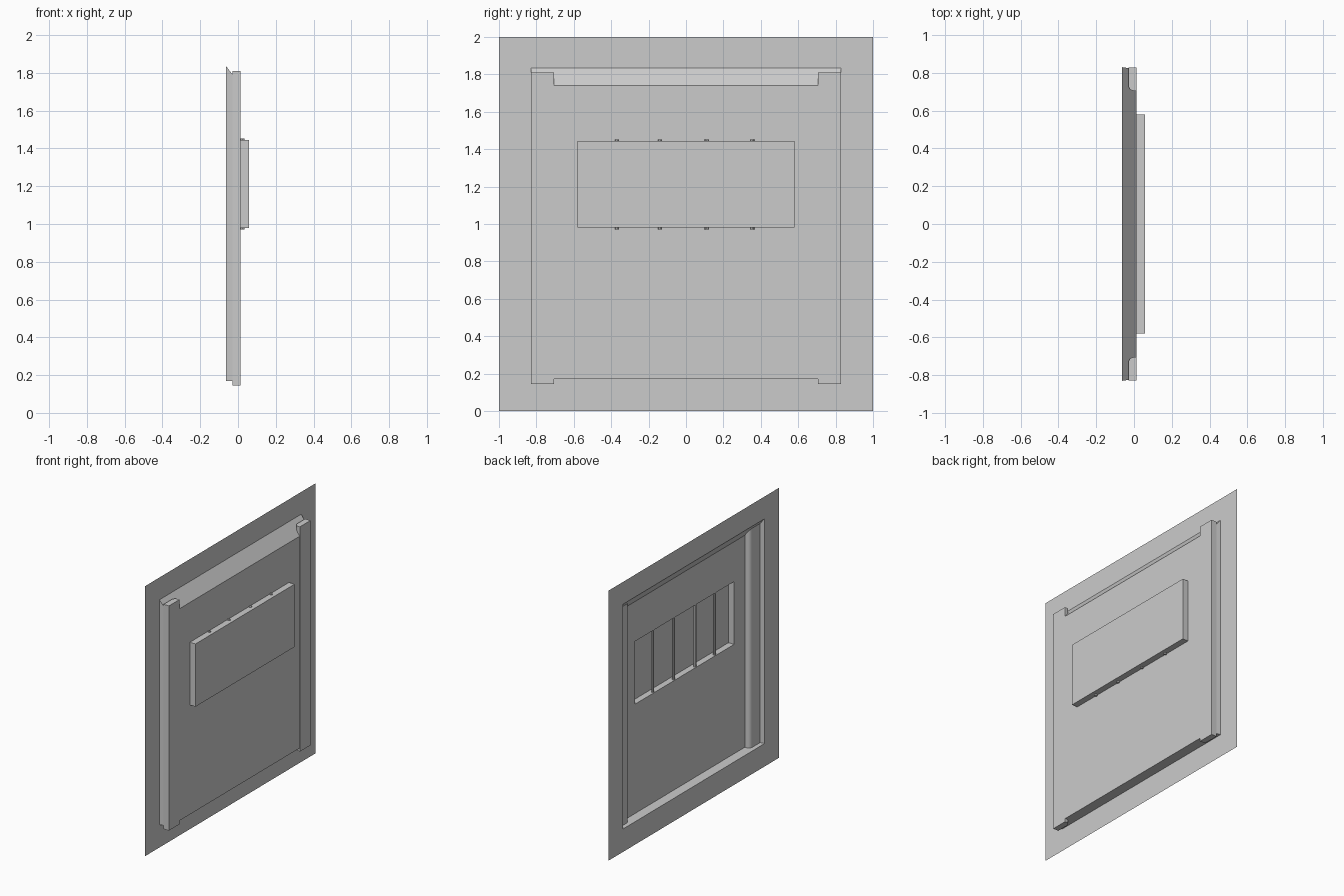
import bpy, bmesh, math
from mathutils import Vector

cube = bpy.data.objects.get("Cube")
if cube:
    bpy.data.objects.remove(cube, do_unlink=True)

grey = bpy.data.materials.new("plain grey")
grey.use_nodes = True
colour = (0.6, 0.6, 0.6, 1)
grey.diffuse_color = colour
grey.node_tree.nodes["Principled BSDF"].inputs["Base Color"].default_value = colour

WALL_X, PANEL_X, WINDOW_X = -0.063, 0.012, 0.058


def finish(name, bm):
    mesh = bpy.data.meshes.new(name)
    bm.to_mesh(mesh)
    bm.free()
    mesh.materials.append(grey)
    obj = bpy.data.objects.new(name, mesh)
    bpy.context.collection.objects.link(obj)
    return obj


def loop(x, half_width, bottom, top):
    """Corners of an upright rectangle, facing -x."""
    return [Vector((x, y, z)) for y, z in (
        (half_width, bottom), (-half_width, bottom),
        (-half_width, top), (half_width, top))]


def sheet(name, loops, capped=False):
    """Join successive rectangles with strips; optionally close the last."""
    bm = bmesh.new()
    rings = [[bm.verts.new(p) for p in ring] for ring in loops]
    for a, b in zip(rings, rings[1:]):
        for i in range(4):
            j = (i + 1) % 4
            bm.faces.new((a[i], a[j], b[j], b[i]))
    if capped:
        bm.faces.new(rings[-1])
    return finish(name, bm)


def prism(name, outline, bottom, top):
    """Extrude an (x, y) outline upward."""
    bm = bmesh.new()
    face = bm.faces.new([bm.verts.new((x, y, bottom)) for x, y in outline])
    up = bmesh.ops.extrude_face_region(bm, geom=[face])["geom"]
    verts = [v for v in up if isinstance(v, bmesh.types.BMVert)]
    bmesh.ops.translate(bm, verts=verts, vec=(0, 0, top - bottom))
    bmesh.ops.recalc_face_normals(bm, faces=bm.faces)
    return finish(name, bm)


# Thin wall surround, recess with sloping head, panel and blind window
opening = loop(WALL_X, 0.83, 0.17, 1.835)
panel = loop(PANEL_X, 0.82, 0.17, 1.74)
window = loop(PANEL_X, 0.58, 0.98, 1.445)
sheet("wall_surround", [loop(WALL_X, 1, 0, 2), opening])
sheet("recess_sides", [opening, panel])
sheet("back_panel", [panel, window])
sheet("window_recess", [window, loop(WINDOW_X, 0.58, 0.98, 1.445)], capped=True)

# Side posts with a rounded inner edge
front, back, inner, outer, radius = -0.03, 0.014, 0.705, 0.828, 0.03
arc = [math.radians(90 * i / 6) for i in range(7)]
profile = [(back, outer), (front, outer)]
profile += [(front + radius * (1 - math.cos(a)),
             inner + radius * (1 - math.sin(a))) for a in arc]
profile.append((back, inner))
for side, name in ((1, "left_post"), (-1, "right_post")):
    prism(name, [(x, side * y) for x, y in profile], 0.145, 1.81)

# Slim window bars
for i, y in enumerate((-0.37, -0.14, 0.11, 0.355)):
    ring = [math.tau * k / 8 for k in range(8)]
    prism(f"window_bar_{i + 1}",
          [(0.024 + 0.01 * math.cos(a), y + 0.01 * math.sin(a)) for a in ring],
          0.97, 1.452)
